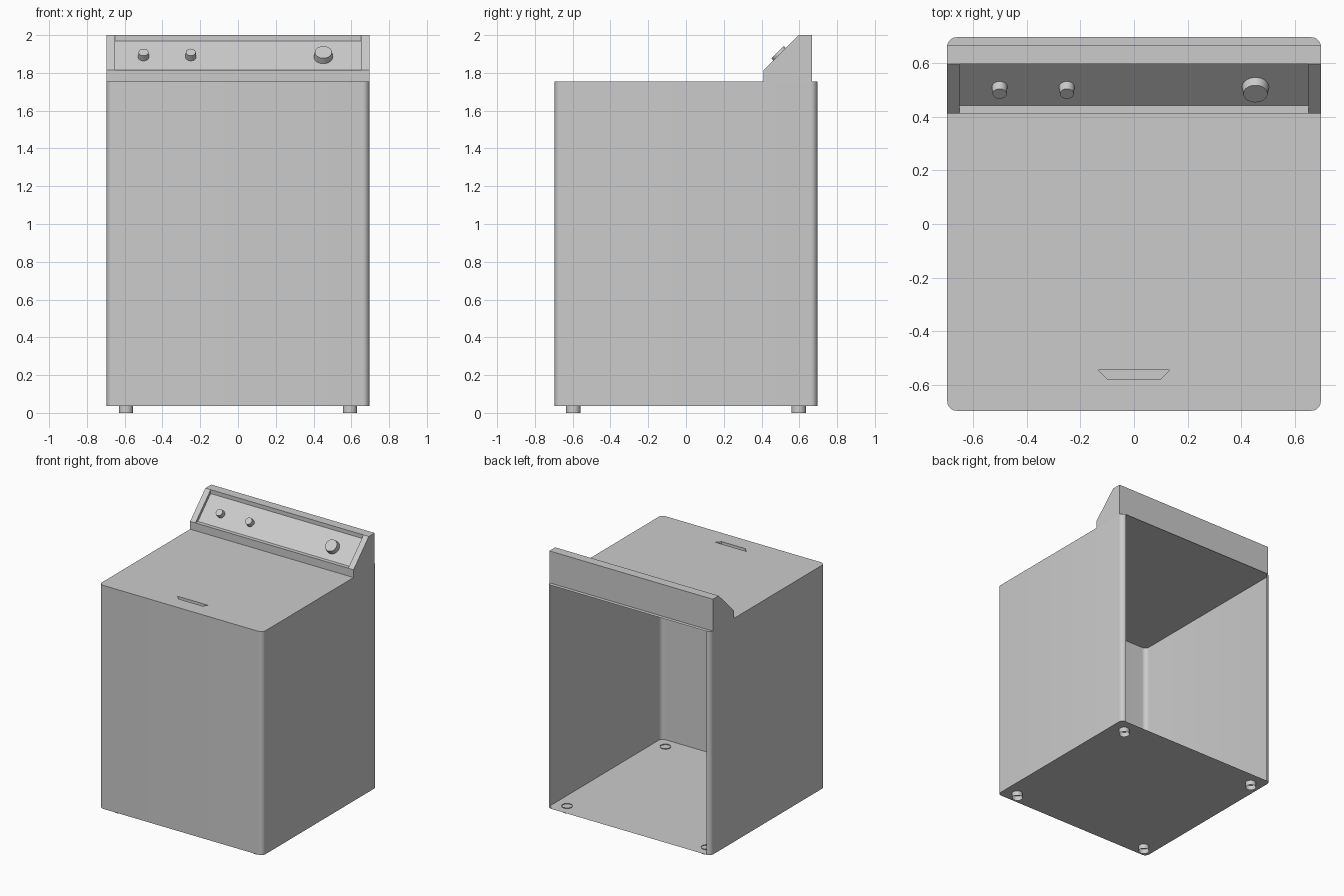
import bpy, bmesh
from math import sin, cos, pi
from mathutils import Matrix, Vector

if "Cube" in bpy.data.objects:
    bpy.data.objects.remove(bpy.data.objects["Cube"])

H = 0.695            # half width and half depth of the cabinet
Z0, Z1 = 0.037, 1.755


def finish(name, bm, smooth=True):
    bmesh.ops.remove_doubles(bm, verts=bm.verts, dist=1e-5)
    bmesh.ops.recalc_face_normals(bm, faces=bm.faces)
    me = bpy.data.meshes.new(name)
    bm.to_mesh(me)
    bm.free()
    ob = bpy.data.objects.new(name, me)
    bpy.context.collection.objects.link(ob)
    if smooth:
        bpy.ops.object.select_all(action='DESELECT')
        bpy.context.view_layer.objects.active = ob
        ob.select_set(True)
        bpy.ops.object.shade_smooth_by_angle(angle=0.6)
    return ob


def ring(bm, pts, z):
    return [bm.verts.new((x, y, z)) for x, y in pts]


def walls(bm, lo, hi, closed):
    n = len(lo)
    for i in range(n if closed else n - 1):
        j = (i + 1) % n
        bm.faces.new((lo[i], lo[j], hi[j], hi[i]))


# Cabinet: thin shell with rounded corners, open at the back
R = 0.035
outline = []
for cx, cy, a0 in ((-1, 1, 90), (-1, -1, 180), (1, -1, 270), (1, 1, 0)):
    for k in range(9):
        a = (a0 + 90 * k / 8) * pi / 180
        outline.append((cx * (H - R) + R * cos(a), cy * (H - R) + R * sin(a)))
bm = bmesh.new()
low, high = ring(bm, outline, Z0), ring(bm, outline, Z1)
walls(bm, low, high, False)
bm.faces.new(low)

# Finger recess sunk into the lid, near the front
grip = [(-0.133, -0.544), (-0.1, -0.577), (0.1, -0.577), (0.133, -0.544)]
rim, floor = ring(bm, grip, Z1), ring(bm, grip, Z1 - 0.02)
walls(bm, floor, rim, True)
bm.faces.new(floor)
edges = []
for loop in (high, rim):
    for i, v in enumerate(loop):
        w = loop[(i + 1) % len(loop)]
        edges.append(bm.edges.get((v, w)) or bm.edges.new((v, w)))
bmesh.ops.triangle_fill(bm, use_beauty=True, edges=edges, normal=(0, 0, 1))
finish("cabinet", bm)

# Control console: sloped housing with a sunken panel between two cheeks
a, b, c, d, e = (0.411, Z1), (0.411, 1.815), (0.596, 2.0), (0.667, 2.0), (0.667, Z1)
b2, c2 = (0.441, 1.815), (0.596, 1.97)
outer, inner = [a, b, c, d, e], [a, b, b2, c2, c, d, e]
IN = 0.65
bm = bmesh.new()


def section(pts, x):
    return [bm.verts.new((x, y, z)) for y, z in pts]


for pts, x0, x1 in ((outer, -H, -IN), (inner, -IN, IN), (outer, IN, H)):
    walls(bm, section(pts, x0), section(pts, x1), False)
for s in (-1, 1):
    bm.faces.new(section(outer, s * H))
    bm.faces.new(section([b, b2, c2, c], s * IN))
finish("control_console", bm, False)

# Knobs: tapered, standing square to the sloped panel
normal = Vector((0, -1, 1)).normalized()
tilt = normal.to_track_quat('Z', 'Y').to_matrix().to_4x4()
for name, x, r1, r2 in (("small_knob_left", -0.5, 0.029, 0.026),
                        ("small_knob_right", -0.25, 0.029, 0.026),
                        ("large_knob", 0.452, 0.05, 0.045)):
    depth = 0.036
    mid = Vector((x, 0.51, 1.884)) + normal * depth / 2
    bm = bmesh.new()
    bmesh.ops.create_cone(bm, cap_ends=True, segments=32, radius1=r1, radius2=r2,
                          depth=depth, matrix=Matrix.Translation(mid) @ tilt)
    finish(name, bm)

# Feet: four short open tubes
for sx, side in ((-1, "left"), (1, "right")):
    for sy, end in ((-1, "front"), (1, "back")):
        bm = bmesh.new()
        bmesh.ops.create_cone(bm, cap_ends=False, segments=32, radius1=0.038, radius2=0.038,
                              depth=0.042,
                              matrix=Matrix.Translation((sx * 0.593, sy * 0.597, 0.021)))
        finish(f"{end}_{side}_foot", bm)
